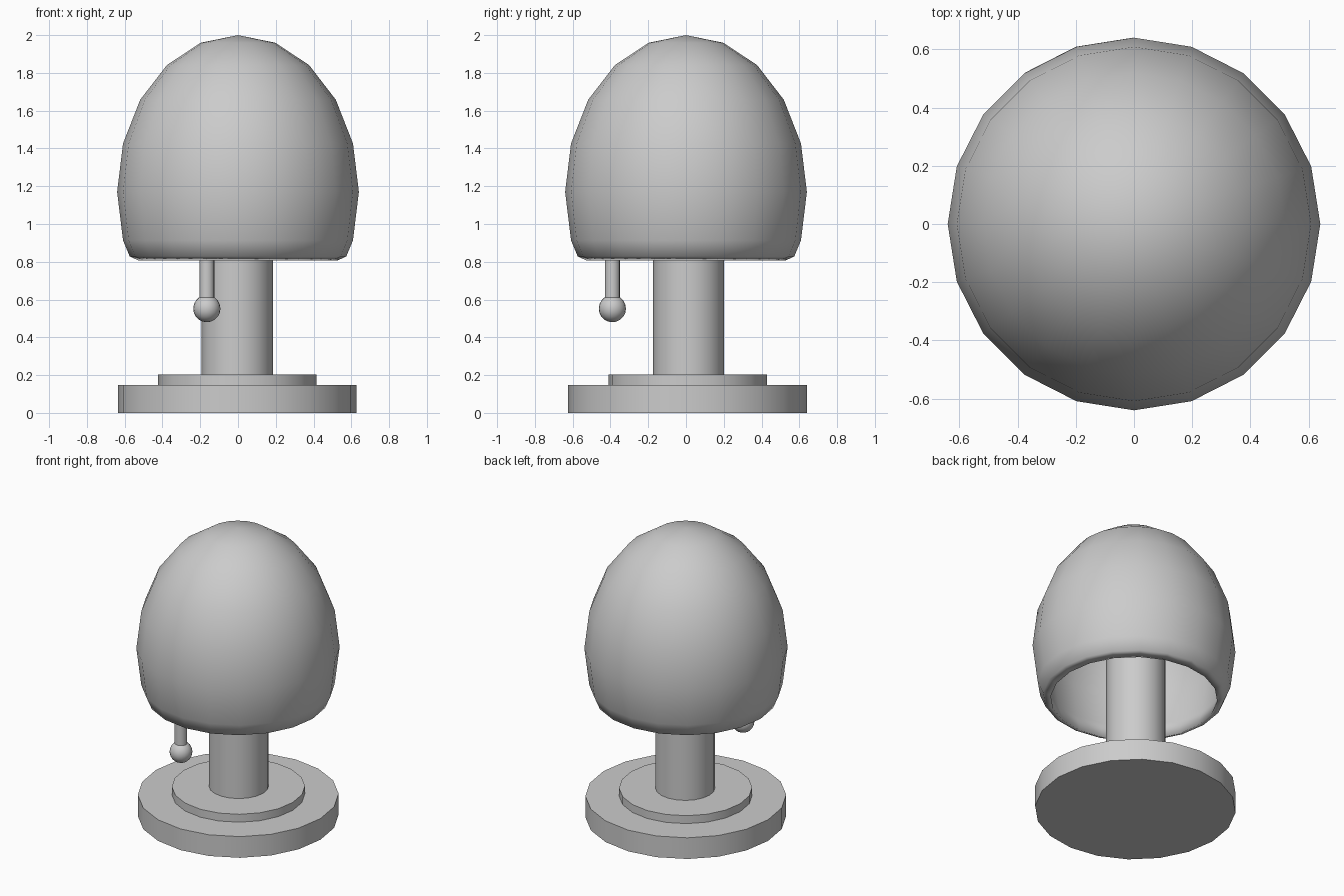
import bpy, bmesh, math

if "Cube" in bpy.data.objects:
    bpy.data.objects.remove(bpy.data.objects["Cube"])

SIDES = 20


def lathe(name, profile, sides=SIDES, loc=(0, 0, 0), angle=40):
    """Revolve (radius, z) points around z; radius 0 makes a pole."""
    bm = bmesh.new()
    rings = []
    for r, z in profile:
        if r == 0:
            rings.append([bm.verts.new((0, 0, z))] * sides)
        else:
            rings.append([bm.verts.new((r * math.cos(2 * math.pi * i / sides),
                                        r * math.sin(2 * math.pi * i / sides), z))
                          for i in range(sides)])
    for a, b in zip(rings, rings[1:]):
        for i in range(sides):
            j = (i + 1) % sides
            bm.faces.new(list(dict.fromkeys((a[i], a[j], b[j], b[i]))))
    bmesh.ops.recalc_face_normals(bm, faces=bm.faces)
    mesh = bpy.data.meshes.new(name)
    bm.to_mesh(mesh)
    bm.free()
    obj = bpy.data.objects.new(name, mesh)
    obj.location = loc
    bpy.context.collection.objects.link(obj)
    bpy.ops.object.select_all(action='DESELECT')
    obj.select_set(True)
    bpy.context.view_layer.objects.active = obj
    bpy.ops.object.shade_smooth_by_angle(angle=math.radians(angle))
    return obj


def disc(name, r, z0, z1, loc=(0, 0, 0), sides=SIDES):
    return lathe(name, [(0, z0), (r, z0), (r, z1), (0, z1)], sides, loc)


def dome(rx, rz, zc, first, last):
    """Elliptical arc in 18 degree steps, measured from the top pole."""
    return [(rx * math.sin(math.radians(18 * k)) if k else 0,
             zc + rz * math.cos(math.radians(18 * k))) for k in range(first, last + 1)]


# stepped base and post
disc("base", 0.632, 0, 0.147, (-0.004, 0.008, 0))
disc("base_step", 0.419, 0.147, 0.202, (-0.004, 0.01, 0))
disc("post", 0.188, 0.202, 1.3, (-0.004, 0.014, 0))

# hollow egg-shaped shade: outer wall, rounded rim, inner wall
outer = dome(0.64, 0.83, 1.17, 0, 6)
inner = dome(0.59, 0.78, 1.17, 0, 6)
lathe("shade", outer + [(0.573, 0.828), (0.525, 0.806)] + inner[::-1], angle=180)

# pull switch
PULL = (-0.165, -0.39, 0)
disc("pull_rod", 0.04, 0.56, 1.0, PULL, 16)
lathe("pull_ball", [(0.072 * math.sin(math.pi * k / 10) if 0 < k < 10 else 0,
                     0.552 + 0.072 * math.cos(math.pi * k / 10)) for k in range(11)],
      SIDES, PULL)
